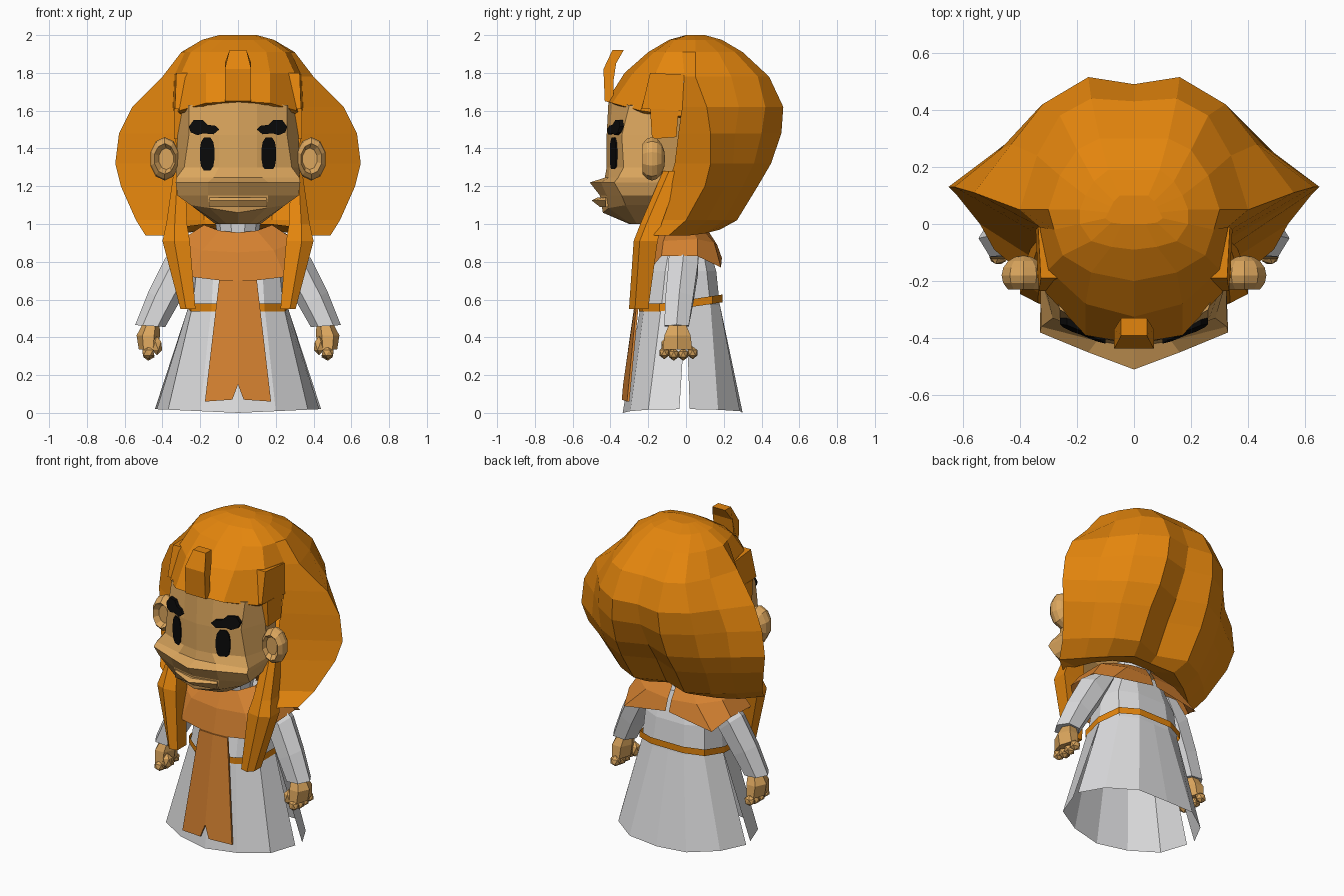
import bpy, bmesh, math
from mathutils import Vector


def material(name, rgb):
    m = bpy.data.materials.new(name)
    m.diffuse_color = (*rgb, 1)
    return m


ORANGE = material("headdress orange", (0.77, 0.235, 0.004))
CLOTH = material("collar orange", (0.66, 0.22, 0.03))
SKIN = material("skin", (0.71, 0.38, 0.11))
WHITE = material("robe white", (0.72, 0.72, 0.73))
BLACK = material("black", (0.003, 0.003, 0.003))


def finish(name, bm, mat):
    bmesh.ops.recalc_face_normals(bm, faces=bm.faces)
    me = bpy.data.meshes.new(name)
    bm.to_mesh(me)
    bm.free()
    me.materials.append(mat)
    ob = bpy.data.objects.new(name, me)
    bpy.context.collection.objects.link(ob)
    return ob


def mirrored(half):
    """Half row starting at the centre line -> full row across x."""
    return [(-x, y, z) for x, y, z in reversed(half) if x > 1e-4] + list(half)


def loft(name, rows, mat, closed=True, caps=(True, True), side=1):
    """Skin rows of points; closed rows form tubes."""
    bm = bmesh.new()
    vs = [[bm.verts.new((side * p[0], p[1], p[2])) for p in r] for r in rows]
    n = len(rows[0])
    for a, b in zip(vs, vs[1:]):
        for i in range(n if closed else n - 1):
            j = (i + 1) % n
            bm.faces.new((a[i], a[j], b[j], b[i]))
    if caps[0]:
        bm.faces.new(vs[0])
    if caps[1]:
        bm.faces.new(vs[-1])
    return finish(name, bm, mat)


def half_row(z, pts):
    return mirrored([(x, y, z) for x, y in pts])


def ball(name, center, radii, mat, side=1, sub=1):
    bm = bmesh.new()
    bmesh.ops.create_icosphere(bm, subdivisions=sub, radius=1)
    for v in bm.verts:
        v.co = Vector(center) + Vector([c * r for c, r in zip(v.co, radii)])
        v.co.x *= side
    return finish(name, bm, mat)


# Headdress: flared back and side wings, from back centre round to the face
hood = [half_row(z, p) for z, p in (
    (2.0, [(0, .10), (.05, .10), (.07, .08), (.08, .06), (.09, .04), (.10, .02)]),
    (1.975, [(0, .19), (.09, .19), (.14, .15), (.17, .10), (.19, .05), (.19, 0)]),
    (1.91, [(0, .30), (.12, .30), (.20, .26), (.26, .17), (.30, .05), (.28, -.02)]),
    (1.78, [(0, .43), (.15, .44), (.26, .38), (.34, .24), (.40, .05), (.33, -.01)]),
    (1.62, [(0, .49), (.16, .515), (.32, .42), (.43, .28), (.56, .11), (.34, -.02)]),
    (1.48, [(0, .46), (.17, .505), (.34, .40), (.47, .26), (.63, .13), (.33, -.04)]),
    (1.32, [(0, .38), (.18, .45), (.35, .36), (.49, .25), (.65, .13), (.32, -.06)]),
    (1.20, [(0, .30), (.19, .38), (.35, .30), (.47, .21), (.62, .10), (.31, -.10)]),
    (1.02, [(0, .20), (.18, .27), (.32, .20), (.43, .11), (.54, .00), (.29, -.16)]))]
hood.append(mirrored([(0, .15, .99), (.15, .18, .97), (.29, .10, .95), (.39, .02, .94),
                      (.49, -.09, .94), (.37, -.19, .94)]))
hood.append(mirrored([(0, .07, 1.0), (.08, .07, 1.0), (.18, .02, 1.0), (.26, -.05, .99),
                      (.33, -.13, .97), (.35, -.18, .96)]))
loft("headdress_wings", hood, ORANGE, closed=False, caps=(True, False))

# Front of the headdress over the forehead
cap = [half_row(z, p) for z, p in (
    (2.0, [(0, 0), (.04, 0), (.08, .005), (.10, .02)]),
    (1.975, [(0, -.09), (.08, -.08), (.15, -.06), (.19, 0)]),
    (1.91, [(0, -.20), (.15, -.17), (.25, -.11), (.28, -.02)]),
    (1.80, [(0, -.325), (.17, -.28), (.30, -.16), (.33, -.01)]))]
cap.append(mirrored([(0, -.42, 1.65), (.17, -.39, 1.64), (.31, -.24, 1.60), (.34, -.02, 1.57)]))
cap.append(mirrored([(0, -.40, 1.64), (.16, -.37, 1.63), (.30, -.22, 1.585), (.32, -.02, 1.56)]))
loft("headdress_cap", cap, ORANGE, closed=False, caps=(True, False))

# Tapered ornament rising from the forehead
profile = [(-.385, 1.64), (-.43, 1.65), (-.437, 1.82), (-.39, 1.92),
           (-.33, 1.92), (-.37, 1.85), (-.385, 1.75)]
loft("forehead_ornament", [[(s * (.045 if z > 1.9 else .07), y, z) for y, z in profile]
                           for s in (-1, 1)], ORANGE)

# Head, rows of front centre, cheek, corner, side and back
head = [half_row(z, p) for z, p in (
    (1.66, [(0, -.41), (.10, -.39), (.26, -.30), (.31, -.14), (.2, .1), (0, .15)]),
    (1.47, [(0, -.42), (.10, -.405), (.26, -.34), (.32, -.18), (.2, .1), (0, .15)]),
    (1.30, [(0, -.42), (.10, -.405), (.285, -.33), (.33, -.18), (.2, .1), (0, .15)]),
    (1.245, [(0, -.43), (.13, -.41), (.325, -.36), (.325, -.14), (.2, .1), (0, .15)]),
    (1.22, [(0, -.51), (.16, -.45), (.33, -.38), (.32, -.12), (.2, .1), (0, .15)]),
    (1.15, [(0, -.455), (.16, -.42), (.32, -.34), (.29, -.12), (.2, .05), (0, .1)]),
    (1.06, [(0, -.44), (.15, -.41), (.25, -.32), (.25, -.12), (.16, .03), (0, .06)]),
    (1.00, [(0, -.30), (.06, -.29), (.10, -.26), (.12, -.12), (.08, 0), (0, .02)]))]
# slant the forehead and jaw rows
head[0] = [(x, y, z - abs(x) * .12) for x, y, z in head[0]]
head[6] = [(x, y, z + abs(x) * .16) for x, y, z in head[6]]
loft("head", head, SKIN)

# Lips: one tapered band
loft("lips", [[(-.15, -.40, z), (-.15, -.425, z), (0, y, z), (.15, -.425, z), (.15, -.40, z)]
              for z, y in ((1.09, -.455), (1.125, -.50), (1.14, -.47))], SKIN)


def face_y(x):
    return -.405 + .405 * (x - .10)


for side, tag in ((1, "left"), (-1, "right")):
    # Eye and brow
    eye = [(.163 + .04 * math.copysign(abs(math.cos(a)) ** .6, math.cos(a)),
            1.37 + .09 * math.sin(a)) for a in [math.tau * (i + .5) / 12 for i in range(12)]]
    loft(tag + "_eye", [[(x, face_y(x) + d, z) for x, z in eye] for d in (.001, -.008)],
         BLACK, side=side)
    brow = [(.10, 1.50), (.13, 1.475), (.185, 1.48), (.215, 1.47), (.25, 1.485), (.26, 1.515),
            (.235, 1.55), (.185, 1.55), (.16, 1.525), (.12, 1.52)]
    loft(tag + "_brow", [[(x, face_y(x) + d + max(0, z - 1.47) * .2, z) for x, z in brow]
                         for d in (.01, -.02)], BLACK, side=side)

    # Ear with hollowed front
    bm = bmesh.new()
    bmesh.ops.create_uvsphere(bm, u_segments=10, v_segments=8, radius=1)
    for v in bm.verts:
        x, y, z = v.co.x, -v.co.z, v.co.y
        if y < -.85:
            y = -.3
            x, z = x * 1.3 - .1, z * 1.3
        v.co = (side * (.388 + .08 * x), -.18 + .07 * y, 1.345 + .115 * z)
    finish(tag + "_ear", bm, SKIN)

    # Side tab and rim of the headdress above the ear
    tab = [(-.19, 1.61), (-.04, 1.61), (-.05, 1.46), (-.18, 1.45)]
    loft(tag + "_side_tab", [[(x, y, z) for y, z in tab] for x in (.28, .34)], ORANGE, side=side)
    rim = [(-.235, 1.61), (-.02, 1.60), (-.01, 1.79), (-.19, 1.80)]
    loft(tag + "_side_rim", [[(x - (z - 1.62) * .05 + y * .05, y, z) for y, z in rim]
                             for x in (.27, .345)], ORANGE, side=side)

    # Front lappet hanging over the chest
    sections = ((1.28, .28, .34, -.11, -.03), (1.0, .27, .38, -.23, -.13),
                (.91, .255, .40, -.265, -.15), (.55, .225, .305, -.29, -.20))
    loft(tag + "_lappet", [[(a, y0, z), ((a + b) / 2 + .01, y0 - .012, z), (b, y0 + .02, z),
                            (b, y1, z), (a, y1, z)] for z, a, b, y0, y1 in sections],
         ORANGE, side=side)

    # Sleeve: six-sided tube from shoulder to wrist
    ring = [(math.cos(math.tau * i / 6), math.sin(math.tau * i / 6)) for i in range(6)]
    loft(tag + "_sleeve", [[(cx + rx * c, cy + ry * s, z + t * c) for c, s in ring]
                           for cx, cy, z, rx, ry, t in
                           ((.23, -.01, .88, .07, .09, 0), (.315, -.015, .76, .07, .09, .06),
                            (.40, -.035, .60, .075, .085, .04), (.465, -.05, .46, .08, .075, .005))],
         WHITE, side=side)

    # Hand: palm, thumb and fingers
    loft(tag + "_palm", [[(cx + r * c, -.045 + ry * s, z) for c, s in ring]
                         for cx, z, r, ry in ((.46, .47, .045, .05), (.475, .41, .062, .08),
                                              (.475, .335, .05, .09))], SKIN, side=side)
    for i, y in enumerate((-.115, -.065, -.015, .035)):
        ball(f"{tag}_finger_{i + 1}", (.475, y, .31 + .008 * (i in (0, 3))),
             (.036, .029, .034), SKIN, side)
    ball(tag + "_thumb", (.43, -.10, .355), (.032, .034, .05), SKIN, side)

# Torso and neck
torso = [half_row(z, p) for z, p in (
    (.56, [(0, -.24), (.14, -.22), (.24, -.13), (.26, 0), (.22, .13), (.11, .18), (0, .18)]),
    (.75, [(0, -.19), (.13, -.18), (.22, -.11), (.25, 0), (.21, .11), (.1, .16), (0, .16)]),
    (.92, [(0, -.14), (.11, -.13), (.17, -.08), (.18, 0), (.14, .08), (.08, .11), (0, .11)]))]
loft("torso", torso, WHITE)
loft("neck_band", [[(r * math.cos(math.tau * i / 10), -.04 + r * math.sin(math.tau * i / 10), z)
                    for i in range(10)] for z, r in ((.90, .105), (1.05, .125))], WHITE)

# Belt following the waist
belt = [(0, -.25), (.14, -.232), (.25, -.14), (.272, 0), (.23, .14), (.115, .192), (0, .192)]
loft("belt", [mirrored([(x, y, z + max(0, y + .13) * .15) for x, y in belt])
              for z in (.537, .578)], ORANGE, caps=(False, False))

# Skirt: front and back panels split at the sides
panels = {
    "skirt_front": ([(0, -.24), (.14, -.22), (.24, -.13), (.26, 0)],
                    [(0, -.335), (.2, -.295), (.37, -.2), (.43, -.035)]),
    "skirt_back": ([(0, .18), (.11, .18), (.22, .13), (.26, 0)],
                   [(0, .30), (.2, .285), (.36, .17), (.44, .02)])}
for name, (top, bottom) in panels.items():
    low = mirrored([(x, y, .02 * abs(x) / .44) for x, y in bottom])
    loft(name, [half_row(.57, top), low], WHITE, closed=False, caps=(False, False))

# Shoulder cape, split at the back
cape = [mirrored(r) for r in (
    [(0, -.16, .955), (.10, -.15, .965), (.18, -.09, .995), (.17, .02, .99), (.10, .09, .97), (.012, .12, .96)],
    [(0, -.215, .85), (.19, -.20, .86), (.31, -.12, .91), (.30, .06, .92), (.18, .15, .90), (.012, .165, .89)],
    [(0, -.25, .69), (.25, -.225, .72), (.37, -.13, .83), (.36, .06, .83), (.31, .185, .77), (.012, .19, .82)])]
loft("shoulder_cape", cape, CLOTH, closed=False, caps=(False, False))

# Long front cloth with a notched hem
for s, tag in ((1, "left"), (-1, "right")):
    pts = [(0, -.255, .70), (.10, -.25, .70), (.175, -.312, .06), (.03, -.34, .07), (0, -.333, .15)]
    loft(tag + "_front_cloth", [[(x, y + d, z) for x, y, z in pts] for d in (0, .012)],
         CLOTH, side=s)
